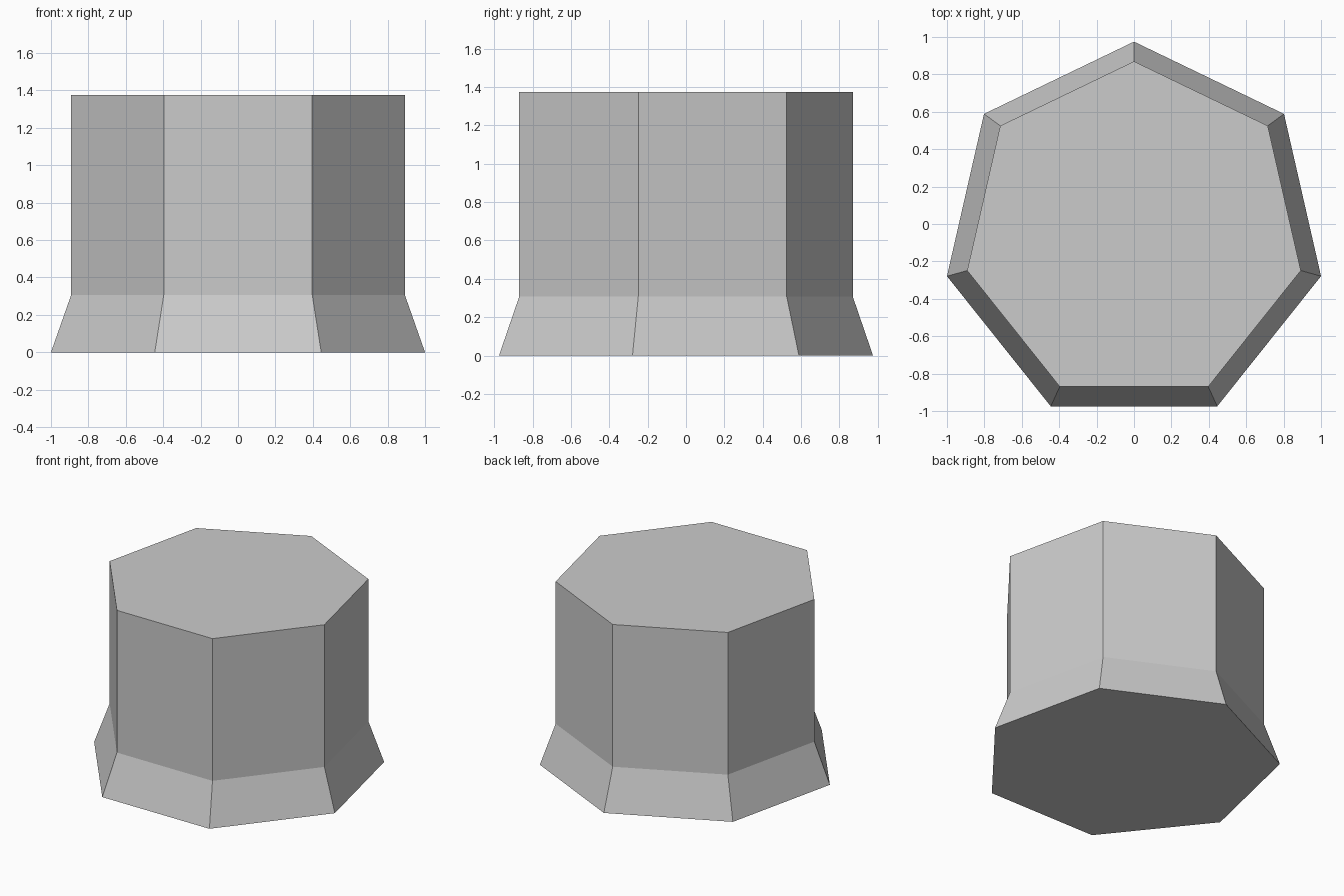
import bpy
import bmesh
from math import sin, cos, pi

SIDES = 7
RADIUS = 1.0257           # circumradius of the flared foot
TAPER = 0.892             # body width relative to the foot
FLARE_HEIGHT = 0.307
HEIGHT = 1.375

if "Cube" in bpy.data.objects:
    bpy.data.objects.remove(bpy.data.objects["Cube"], do_unlink=True)

# Plain grey material
grey = bpy.data.materials.new("light_grey")
grey.use_nodes = True
color = (0.6, 0.6, 0.6, 1.0)
grey.diffuse_color = color
grey.node_tree.nodes["Principled BSDF"].inputs["Base Color"].default_value = color

bm = bmesh.new()

# Shift that centres an odd-sided polygon on its bounding box
shift = RADIUS * (1 - cos(pi / SIDES)) / 2


def ring(scale, z):
    """Heptagon with one corner pointing to the back."""
    verts = []
    for i in range(SIDES):
        a = pi / 2 + 2 * pi * i / SIDES
        x, y = RADIUS * cos(a), RADIUS * sin(a) - shift
        verts.append(bm.verts.new((x * scale, y * scale, z)))
    return verts


# Flared foot, straight body and flat caps
rings = [ring(1, 0), ring(TAPER, FLARE_HEIGHT), ring(TAPER, HEIGHT)]
for low, high in zip(rings, rings[1:]):
    for i in range(SIDES):
        j = (i + 1) % SIDES
        bm.faces.new((low[i], low[j], high[j], high[i]))
bm.faces.new(rings[0][::-1])
bm.faces.new(rings[-1])
bmesh.ops.recalc_face_normals(bm, faces=bm.faces[:])

mesh = bpy.data.meshes.new("flared_heptagonal_post")
bm.to_mesh(mesh)
bm.free()
mesh.materials.append(grey)
post = bpy.data.objects.new("flared_heptagonal_post", mesh)
bpy.context.collection.objects.link(post)
